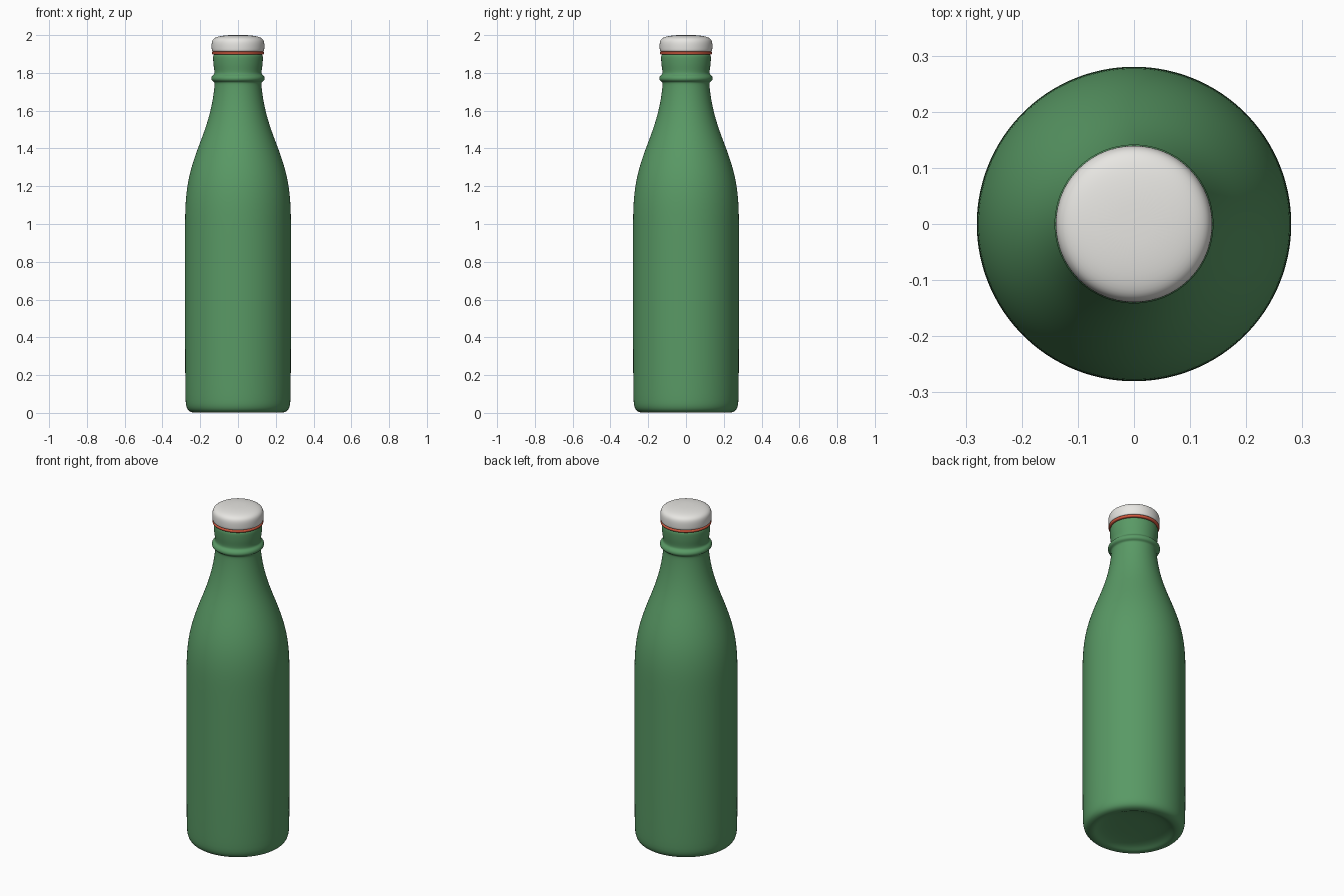
import bpy, bmesh, math
from mathutils import Vector

if "Cube" in bpy.data.objects:
    bpy.data.objects.remove(bpy.data.objects["Cube"])


def material(name, rgb):
    m = bpy.data.materials.new(name)
    m.diffuse_color = (*rgb, 1)
    m.use_nodes = True
    m.node_tree.nodes["Principled BSDF"].inputs["Base Color"].default_value = m.diffuse_color
    return m


def lathe(name, profile, mat, closed=False, segments=48):
    """Revolve (radius, height) points around z and smooth the result."""
    bm = bmesh.new()
    verts = [bm.verts.new((r, 0, z)) for r, z in profile]
    pairs = list(zip(verts, verts[1:]))
    if closed:
        pairs.append((verts[-1], verts[0]))
    edges = [bm.edges.new(p) for p in pairs]
    bmesh.ops.spin(bm, geom=verts + edges, cent=(0, 0, 0), axis=(0, 0, 1),
                   angle=math.tau, steps=segments, use_duplicate=False)
    bmesh.ops.remove_doubles(bm, verts=bm.verts[:], dist=1e-5)
    bmesh.ops.recalc_face_normals(bm, faces=bm.faces[:])
    for f in bm.faces:
        f.smooth = True
    mesh = bpy.data.meshes.new(name)
    bm.to_mesh(mesh)
    bm.free()
    obj = bpy.data.objects.new(name, mesh)
    bpy.context.collection.objects.link(obj)
    mesh.materials.append(mat)
    sub = obj.modifiers.new("smooth", 'SUBSURF')
    sub.levels = sub.render_levels = 2
    return obj


green = material("green_enamel", (0.10, 0.32, 0.13))
white = material("white_ceramic", (0.8, 0.79, 0.76))
red = material("red_rubber", (0.65, 0.10, 0.05))

# Bottle: hollowed foot, straight body, long shoulder, neck ring and lip
lathe("bottle", [
    (0, 0.03), (0.12, 0.028), (0.19, 0.018), (0.215, 0.002), (0.235, 0.0),
    (0.262, 0.008), (0.277, 0.035), (0.28, 0.09), (0.281, 0.5), (0.281, 0.9),
    (0.281, 1.05), (0.277, 1.14), (0.265, 1.23), (0.242, 1.32),
    (0.206, 1.42), (0.171, 1.51), (0.145, 1.60), (0.130, 1.68),
    (0.124, 1.735), (0.124, 1.752), (0.138, 1.757), (0.144, 1.77),
    (0.138, 1.785), (0.125, 1.792), (0.125, 1.81), (0.130, 1.84),
    (0.132, 1.87), (0.132, 1.892), (0.125, 1.90), (0.09, 1.90), (0, 1.90),
], green)

# Rubber sealing ring under the stopper
lathe("gasket", [
    (0.09, 1.896), (0.132, 1.896), (0.139, 1.899), (0.139, 1.911),
    (0.132, 1.914), (0.09, 1.914),
], red, closed=True)

# Domed stopper
lathe("stopper", [
    (0, 1.912), (0.10, 1.912), (0.133, 1.912), (0.139, 1.916),
    (0.140, 1.935), (0.140, 1.962), (0.132, 1.982), (0.105, 1.994),
    (0.055, 2.0), (0, 2.001),
], white)
